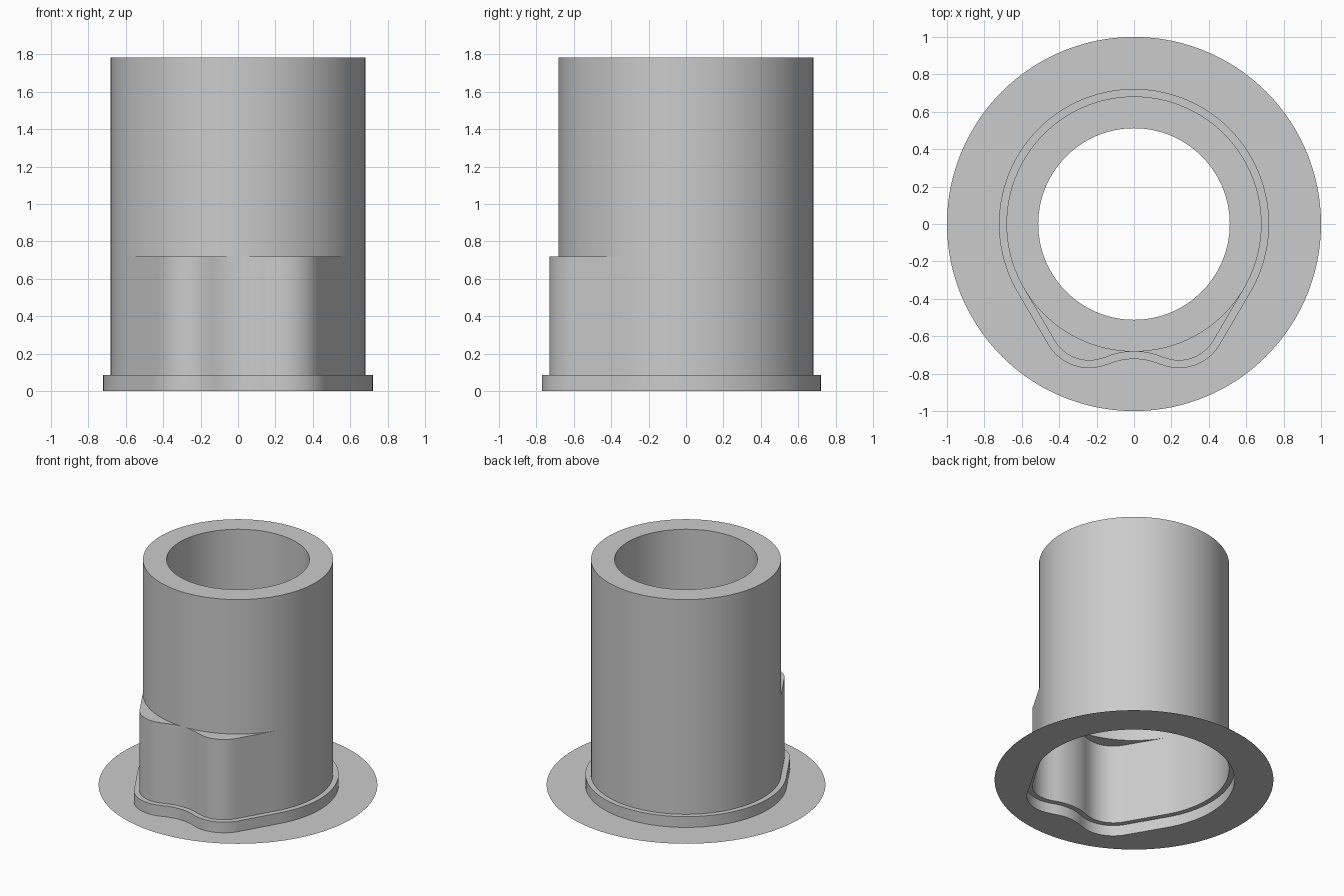
import bpy, bmesh, math

if "Cube" in bpy.data.objects:
    bpy.data.objects.remove(bpy.data.objects["Cube"])

grey = bpy.data.materials.new("light_grey")
grey.diffuse_color = (0.6, 0.6, 0.6, 1)
grey.use_nodes = True
grey.node_tree.nodes["Principled BSDF"].inputs["Base Color"].default_value = grey.diffuse_color

R_TUBE, R_BORE, R_PLATE = 0.682, 0.512, 1.0
Z_STEP, Z_LUG, Z_BORE, Z_TOP = 0.085, 0.72, 0.88, 1.785
LUG_X, LUG_Y, LUG_R = 0.24, -0.516, 0.214   # lug corner circle
DIP_R = 0.387                               # concave arc between the lugs


def arc(cx, cy, r, a0, a1, n):
    return [(cx + r * math.cos(math.radians(a0 + (a1 - a0) * i / n)),
             cy + r * math.sin(math.radians(a0 + (a1 - a0) * i / n))) for i in range(n + 1)]


def outline(d):
    """Round body with two lugs at the front, offset outwards by d, counter-clockwise."""
    dip_y = -R_TUBE - DIP_R
    meet = math.degrees(math.atan2(LUG_Y - dip_y, LUG_X))
    half = arc(0, dip_y, DIP_R - d, 90, meet, 10)
    half += arc(LUG_X, LUG_Y, LUG_R + d, meet - 180, -30, 20)[1:]
    (x0, y0), ring = half[-1], arc(0, 0, R_TUBE + d, -30, 90, 40)
    x1, y1 = ring[0]
    half += [(x0 + (x1 - x0) * i / 10, y0 + (y1 - y0) * i / 10) for i in range(1, 10)]
    half += ring
    return half + [(-x, y) for x, y in half[-2:0:-1]]


def on_circle(points, r):
    return [(x * r / math.hypot(x, y), y * r / math.hypot(x, y)) for x, y in points]


def loft(name, *loops):
    """Skin a sequence of (outline, height) loops."""
    bm = bmesh.new()
    rows = [[bm.verts.new((x, y, z)) for x, y in pts] for pts, z in loops]
    for a, b in zip(rows, rows[1:]):
        for i in range(len(a)):
            j = (i + 1) % len(a)
            bm.faces.new((a[i], a[j], b[j], b[i]))
    bmesh.ops.remove_doubles(bm, verts=bm.verts, dist=0.0002)
    mesh = bpy.data.meshes.new(name)
    bm.to_mesh(mesh)
    bm.free()
    mesh.materials.append(grey)
    ob = bpy.data.objects.new(name, mesh)
    bpy.context.collection.objects.link(ob)
    bpy.ops.object.select_all(action='DESELECT')
    ob.select_set(True)
    bpy.context.view_layer.objects.active = ob
    bpy.ops.object.shade_smooth_by_angle(angle=math.radians(30))


wall = outline(0)
flange = outline(0.04)
tube = on_circle(wall, R_TUBE)
bore = on_circle(wall, R_BORE)

# Flat round plate with an opening shaped like the flange
loft("base_plate", (on_circle(flange, R_PLATE), 0), (flange, 0))
# Short step around the foot and its ledge
loft("foot_flange", (flange, 0), (flange, Z_STEP), (wall, Z_STEP))
# Hollow lower body with the two lugs and their top ledges
loft("lug_body", (wall, Z_STEP), (wall, Z_LUG), (tube, Z_LUG))
# Upper tube, top rim, bore and the shoulder under the bore
loft("upper_tube", (tube, Z_LUG), (tube, Z_TOP), (bore, Z_TOP),
     (bore, Z_BORE), (tube, Z_BORE))
